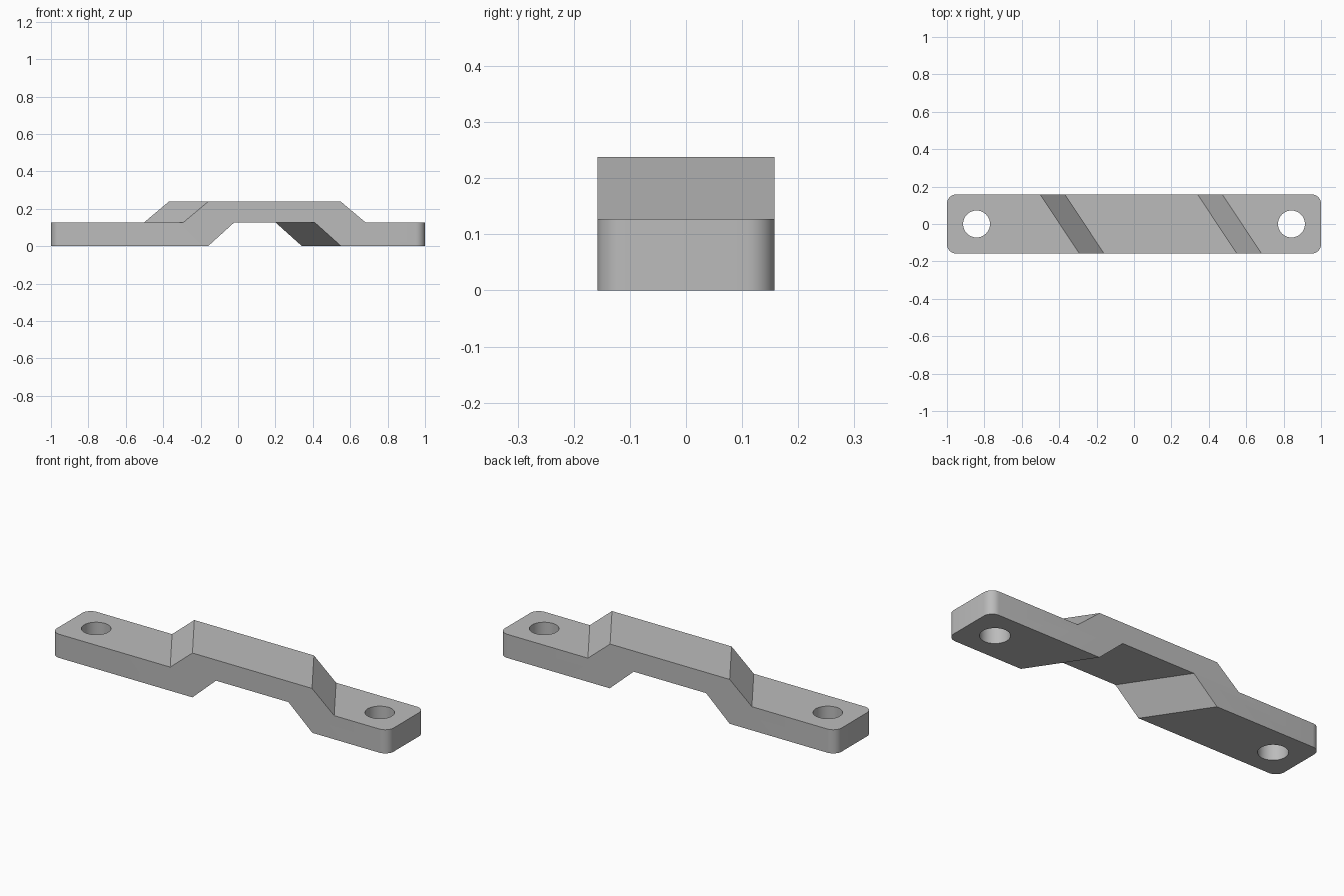
import bpy
import bmesh

cube = bpy.data.objects.get("Cube")
if cube:
    bpy.data.objects.remove(cube)

HALF_WIDTH = 0.158
SKEW = 0.105          # sideways shift of the bends at each long side
THICK, TOP = 0.127, 0.238
HOLE_X, HOLE_R, CORNER_R = 0.842, 0.072, 0.05

# Plain grey metal
grey = bpy.data.materials.new("grey_metal")
grey.use_nodes = True
colour = (0.5, 0.5, 0.5, 1)
grey.diffuse_color = colour
grey.node_tree.nodes["Principled BSDF"].inputs["Base Color"].default_value = colour

# Centre-line side profile: the bends are skewed, the ends stay square
profile = [(-1, 0), (-0.265, 0), (-0.125, THICK), (0.305, THICK), (0.447, 0), (1, 0),
           (1, THICK), (0.577, THICK), (0.445, TOP), (-0.265, TOP), (-0.397, THICK), (-1, THICK)]

# Stepped strap
bm = bmesh.new()


def add_side(sign):
    return [bm.verts.new((x if abs(x) == 1 else x - sign * SKEW, sign * HALF_WIDTH, z))
            for x, z in profile]


front, back = add_side(-1), add_side(1)
bm.faces.new(front)
bm.faces.new(back[::-1])
count = len(profile)
for i in range(count):
    j = (i + 1) % count
    bm.faces.new((front[j], front[i], back[i], back[j]))

# Rounded upright corners at both ends
corners = [e for e in bm.edges
           if all(abs(v.co.x) == 1 for v in e.verts)
           and abs(e.verts[0].co.z - e.verts[1].co.z) > 0.1]
bmesh.ops.bevel(bm, geom=corners, offset=CORNER_R, segments=8, profile=0.5, affect='EDGES')
bmesh.ops.recalc_face_normals(bm, faces=bm.faces[:])
mesh = bpy.data.meshes.new("stepped_strap")
bm.to_mesh(mesh)
bm.free()
strap = bpy.data.objects.new("stepped_strap", mesh)
bpy.context.collection.objects.link(strap)
mesh.materials.append(grey)

# Bolt holes
for side in (-1, 1):
    bpy.ops.mesh.primitive_cylinder_add(vertices=48, radius=HOLE_R, depth=0.5,
                                        location=(side * HOLE_X, 0, THICK / 2))
    cutter = bpy.context.object
    cutter.name = "hole_cutter"
    cutter.hide_render = True
    cutter.data.materials.append(grey)
    cut = strap.modifiers.new("bolt_hole", 'BOOLEAN')
    cut.operation = 'DIFFERENCE'
    cut.solver = 'EXACT'
    cut.object = cutter
    bpy.context.view_layer.objects.active = strap
    bpy.ops.object.modifier_apply(modifier=cut.name)
    bpy.data.objects.remove(cutter)

bpy.ops.object.select_all(action='DESELECT')
strap.select_set(True)
bpy.context.view_layer.objects.active = strap
bpy.ops.object.shade_smooth_by_angle(angle=0.5)
